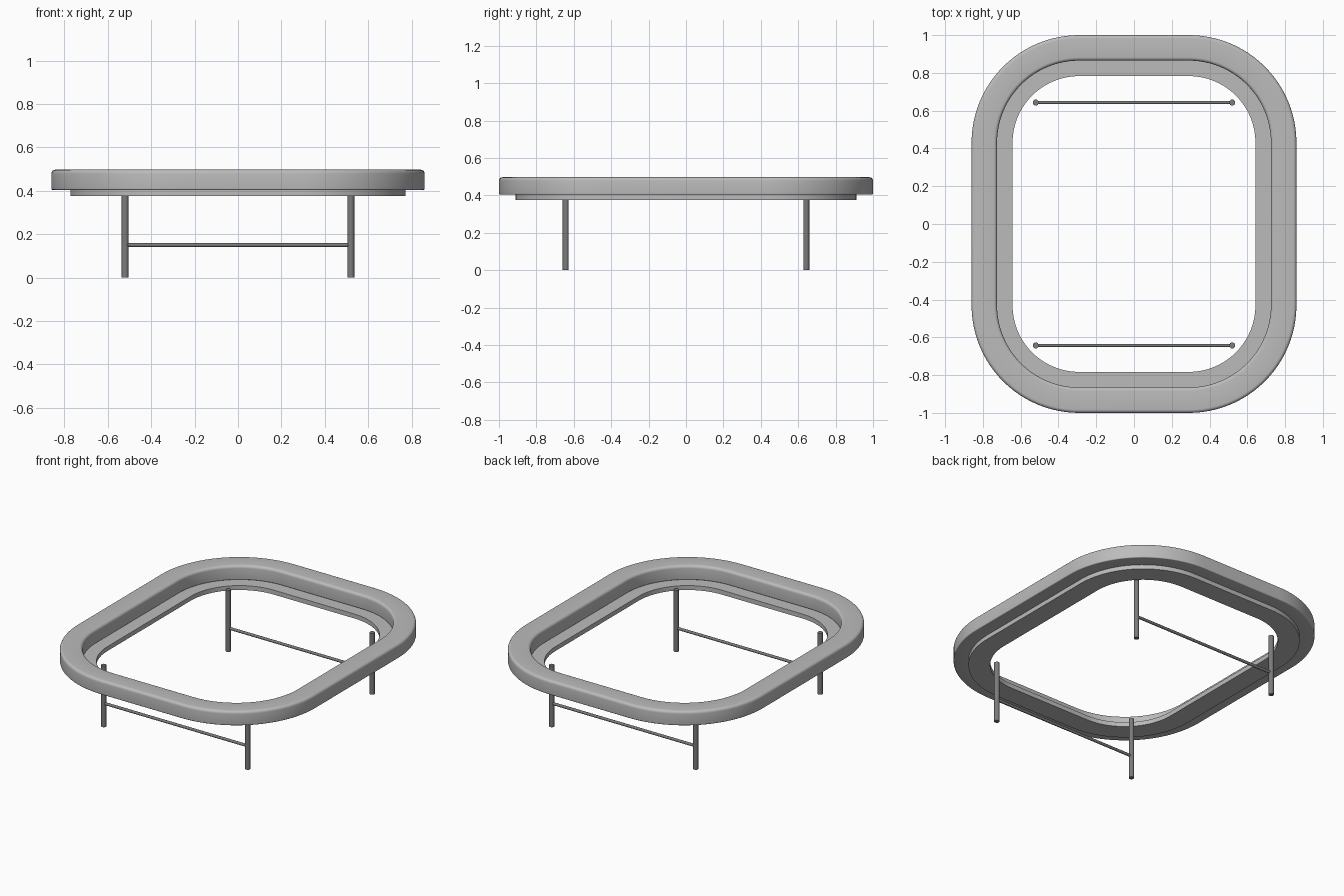
import bpy, bmesh, math

if "Cube" in bpy.data.objects:
    bpy.data.objects.remove(bpy.data.objects["Cube"])

def material(name, v):
    m = bpy.data.materials.new(name)
    m.diffuse_color = (v, v, v, 1)
    m.use_nodes = True
    m.node_tree.nodes["Principled BSDF"].inputs["Base Color"].default_value = m.diffuse_color
    return m

frame_grey = material("light grey", 0.5)
leg_grey = material("dark grey", 0.2)

CX, CY = 0.29, 0.43      # centres of the corner arcs
STEPS = 24               # segments per corner

def finish(ob, mat):
    ob.data.materials.append(mat)
    bpy.ops.object.select_all(action='DESELECT')
    bpy.context.view_layer.objects.active = ob
    ob.select_set(True)
    bpy.ops.object.shade_smooth_by_angle(angle=math.radians(40))

def ring(name, profile, mat):
    """Sweep a closed (corner radius, z) profile round a rounded rectangle."""
    bm = bmesh.new()
    path = []
    for q, (sx, sy) in enumerate([(1, 1), (-1, 1), (-1, -1), (1, -1)]):
        for i in range(STEPS + 1):
            a = math.pi / 2 * (q + i / STEPS)
            path.append((sx * CX, sy * CY, math.cos(a), math.sin(a)))
    loops = [[bm.verts.new((x + c * r, y + s * r, z)) for r, z in profile]
             for x, y, c, s in path]
    n, k = len(loops), len(profile)
    for i in range(n):
        a, b = loops[i], loops[(i + 1) % n]
        for j in range(k):
            bm.faces.new((a[j], b[j], b[(j + 1) % k], a[(j + 1) % k]))
    bmesh.ops.recalc_face_normals(bm, faces=bm.faces)
    me = bpy.data.meshes.new(name)
    bm.to_mesh(me)
    bm.free()
    ob = bpy.data.objects.new(name, me)
    bpy.context.collection.objects.link(ob)
    finish(ob, mat)

def rounded_profile(r0, r1, z0, z1, top, bottom, seg=5):
    """Rectangle section with rounded top and bottom corners."""
    pts = []
    corners = [(r1, z1, -1, -1, top, 0), (r0, z1, 1, -1, top, 90),
               (r0, z0, 1, 1, bottom, 180), (r1, z0, -1, 1, bottom, 270)]
    for r, z, dr, dz, rad, start in corners:
        for i in range(seg + 1):
            a = math.radians(start + 90 * i / seg)
            pts.append((r + dr * rad + rad * math.cos(a), z + dz * rad + rad * math.sin(a)))
    return pts

def rod(name, loc, radius, length, mat, rot=(0, 0, 0)):
    bpy.ops.mesh.primitive_cylinder_add(vertices=24, radius=radius, depth=length,
                                        location=loc, rotation=rot)
    ob = bpy.context.object
    ob.name = name
    finish(ob, mat)

# Thick top rim with softened edges
ring("top_rim", rounded_profile(0.435, 0.57, 0.404, 0.497, 0.018, 0.006), frame_grey)
# Thin ledge under the rim
ring("lower_ledge", [(0.353, 0.376), (0.482, 0.376), (0.482, 0.405), (0.353, 0.405)], frame_grey)

# Legs, and one crossbar per end
for sy, end in ((-1, "front"), (1, "back")):
    for sx, side in ((-1, "left"), (1, "right")):
        rod(f"{end}_{side}_leg", (sx * 0.52, sy * 0.643, 0.2), 0.016, 0.4, leg_grey)
    rod(f"{end}_crossbar", (0, sy * 0.643, 0.15), 0.009, 1.04, leg_grey, (0, math.pi / 2, 0))
